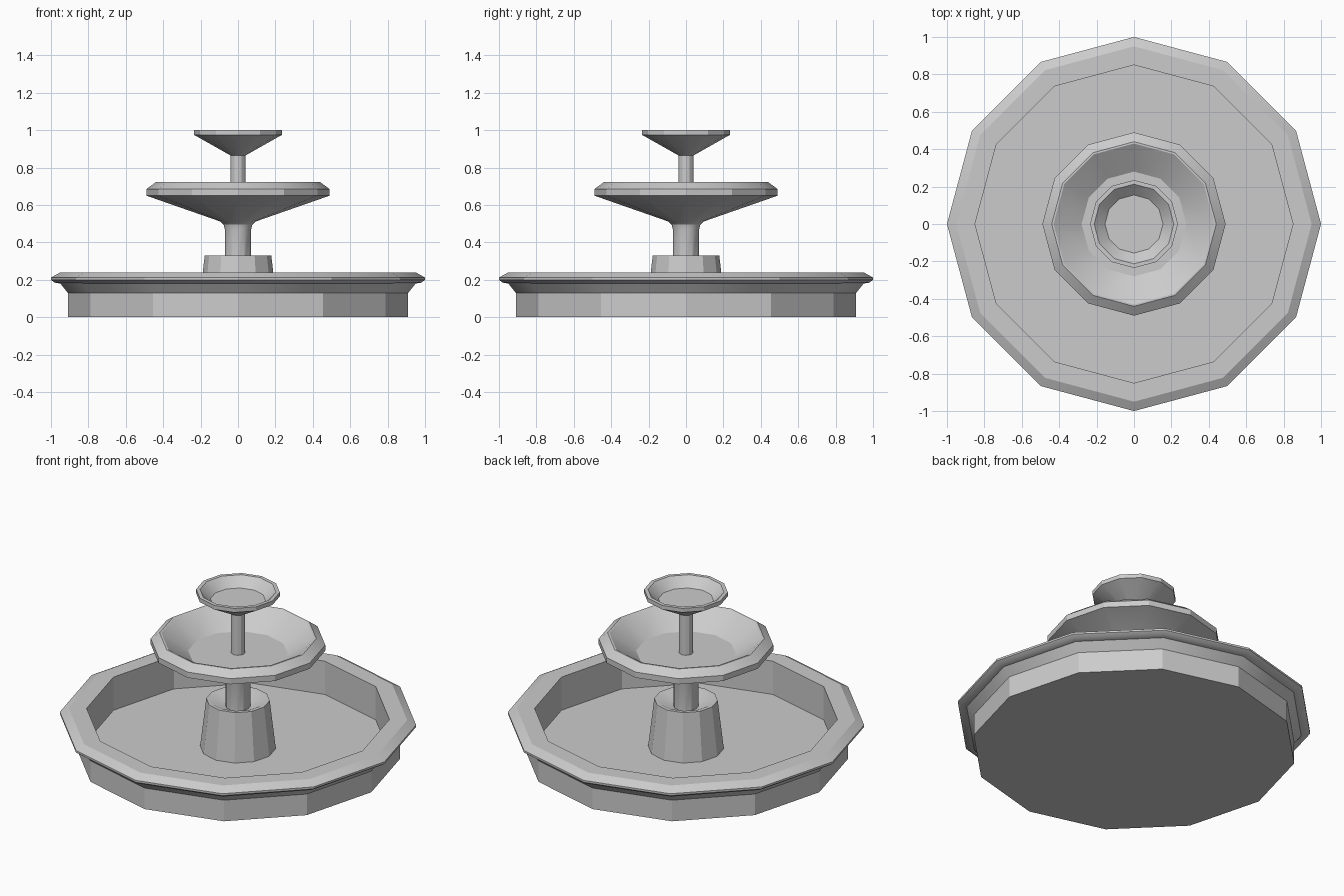
import bpy, bmesh, math

if "Cube" in bpy.data.objects:
    bpy.data.objects.remove(bpy.data.objects["Cube"])

SIDES = 12


def lathe(name, profile):
    """Revolve (radius, z) points into a 12-sided solid; radius 0 makes a pole."""
    bm = bmesh.new()
    rings = []
    for r, z in profile:
        if r == 0:
            rings.append([bm.verts.new((0, 0, z))] * SIDES)
        else:
            rings.append([bm.verts.new((r * math.cos(2 * math.pi * i / SIDES),
                                        r * math.sin(2 * math.pi * i / SIDES), z))
                          for i in range(SIDES)])
    for a, b in zip(rings, rings[1:]):
        for i in range(SIDES):
            j = (i + 1) % SIDES
            bm.faces.new(list(dict.fromkeys((a[i], a[j], b[j], b[i]))))
    bmesh.ops.recalc_face_normals(bm, faces=bm.faces)
    mesh = bpy.data.meshes.new(name)
    bm.to_mesh(mesh)
    bm.free()
    obj = bpy.data.objects.new(name, mesh)
    bpy.context.collection.objects.link(obj)
    bpy.ops.object.select_all(action='DESELECT')
    obj.select_set(True)
    bpy.context.view_layer.objects.active = obj
    bpy.ops.object.shade_smooth_by_angle(angle=math.radians(29))
    return obj


# Wide lower basin with flared lip and recessed floor
lathe("lower_basin", [(0, 0), (0.91, 0), (0.91, 0.13), (0.95, 0.18), (0.98, 0.185),
                      (1.0, 0.2), (1.0, 0.212), (0.95, 0.24), (0.85, 0.24),
                      (0.85, 0.035), (0, 0.035)])

# Tapered pedestal with a slightly dished top
lathe("pedestal", [(0, 0.03), (0.213, 0.03), (0.178, 0.33), (0.155, 0.33),
                   (0.07, 0.29), (0, 0.29)])

# Middle bowl and its column
lathe("middle_bowl", [(0, 0.28), (0.07, 0.28), (0.07, 0.47), (0.077, 0.495), (0.095, 0.512),
                      (0.49, 0.65), (0.49, 0.685), (0.44, 0.722), (0.43, 0.722),
                      (0.28, 0.62), (0, 0.62)])

# Top bowl and its column
lathe("top_bowl", [(0, 0.61), (0.04, 0.61), (0.04, 0.865), (0.235, 0.975),
                   (0.235, 1.0), (0.213, 1.0), (0.155, 0.945), (0, 0.945)])
